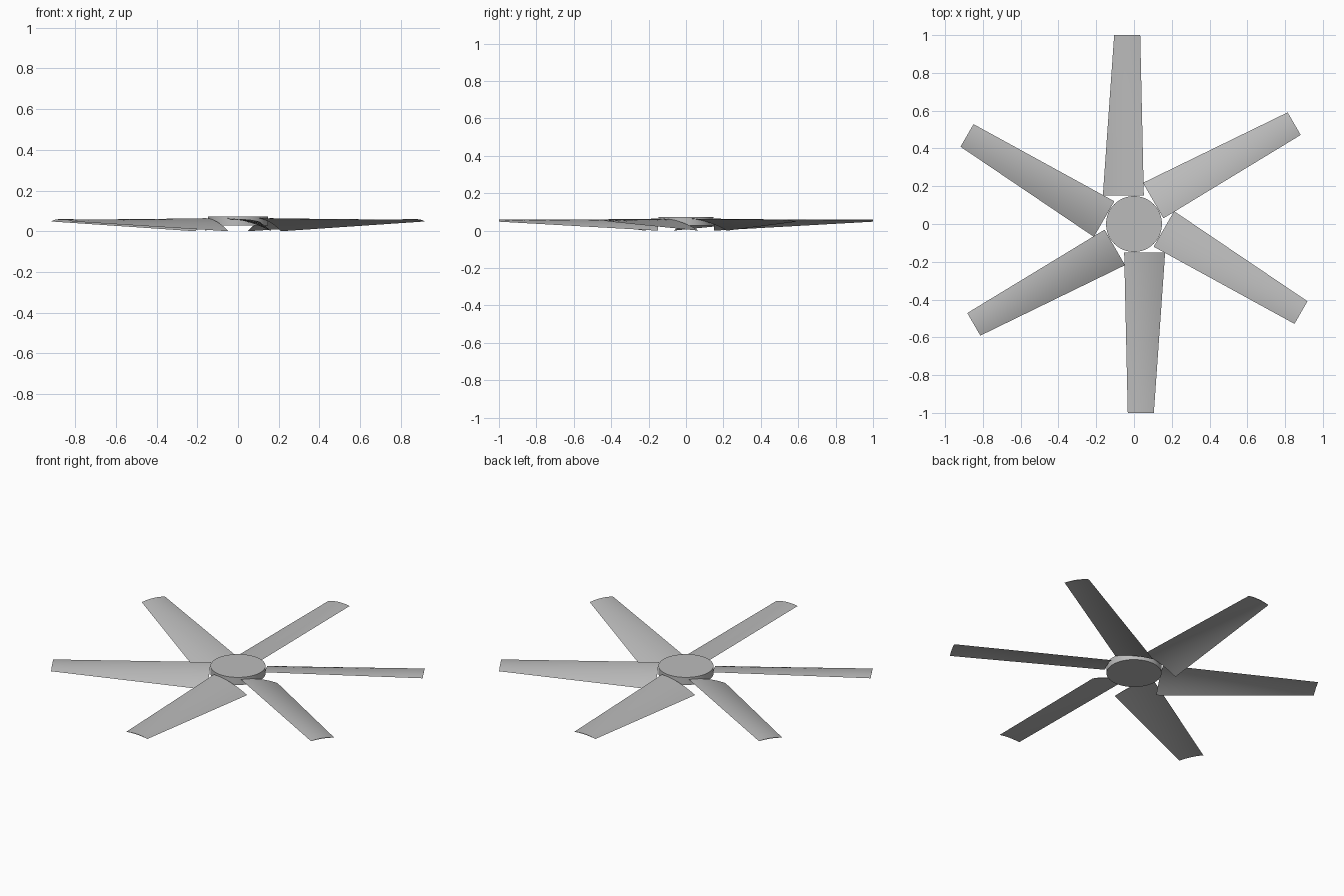
import bpy, bmesh, math
from mathutils import Matrix, Vector

cube = bpy.data.objects.get("Cube")
if cube:
    bpy.data.objects.remove(cube, do_unlink=True)

# Single grey paint
grey = bpy.data.materials.new("light grey")
grey.use_nodes = True
colour = (0.5, 0.5, 0.5, 1)
grey.diffuse_color = colour
grey.node_tree.nodes["Principled BSDF"].inputs["Base Color"].default_value = colour


def finish(name, mesh):
    obj = bpy.data.objects.new(name, mesh)
    bpy.context.collection.objects.link(obj)
    bpy.ops.object.select_all(action='DESELECT')
    obj.select_set(True)
    bpy.context.view_layer.objects.active = obj
    bpy.ops.object.shade_smooth_by_angle(angle=math.radians(30))
    return obj


# Hub disc
bm = bmesh.new()
bmesh.ops.create_cone(bm, cap_ends=True, segments=64, radius1=0.148, radius2=0.148,
                      depth=0.045, matrix=Matrix.Translation((0, 0, 0.05)))
hub_mesh = bpy.data.meshes.new("hub")
bm.to_mesh(hub_mesh)
bm.free()
hub_mesh.materials.append(grey)
finish("hub", hub_mesh)

# Blade: low and high edge corners at the root and the tip, lofted with camber
ROOT = (Vector((-0.165, 0.15, 0.0)), Vector((0.052, 0.15, 0.064)), 0.014)
TIP = (Vector((-0.105, 1.0, 0.048)), Vector((0.033, 1.0, 0.054)), 0.008)
CHORD, SPAN = 12, 8


def section(bm, t):
    """Closed ring of vertices: over the top, then back along the underside."""
    low, high = ROOT[0].lerp(TIP[0], t), ROOT[1].lerp(TIP[1], t)
    camber = ROOT[2] + (TIP[2] - ROOT[2]) * t
    ring = []
    for i in range(2 * CHORD):
        s = i / CHORD if i <= CHORD else 2 - i / CHORD
        rise = camber if i <= CHORD else camber - 0.003
        p = low.lerp(high, s) + Vector((0, 0, rise * 4 * s * (1 - s)))
        ring.append(bm.verts.new(p))
    return ring


bm = bmesh.new()
rings = [section(bm, j / SPAN) for j in range(SPAN + 1)]
for a, b in zip(rings, rings[1:]):
    for i in range(len(a)):
        k = (i + 1) % len(a)
        bm.faces.new((a[i], a[k], b[k], b[i]))
# End caps as strips between top and underside
for ring in (rings[0], rings[-1]):
    n = len(ring)
    for i in range(CHORD):
        quad = [ring[i], ring[i + 1], ring[(n - i - 1) % n], ring[(n - i) % n]]
        bm.faces.new(list(dict.fromkeys(quad)))
bmesh.ops.recalc_face_normals(bm, faces=bm.faces)
blade_mesh = bpy.data.meshes.new("blade")
bm.to_mesh(blade_mesh)
bm.free()
blade_mesh.materials.append(grey)

# Six blades around the hub
for n in range(6):
    blade = finish(f"blade_{n + 1}", blade_mesh)
    blade.rotation_euler.z = n * math.pi / 3
